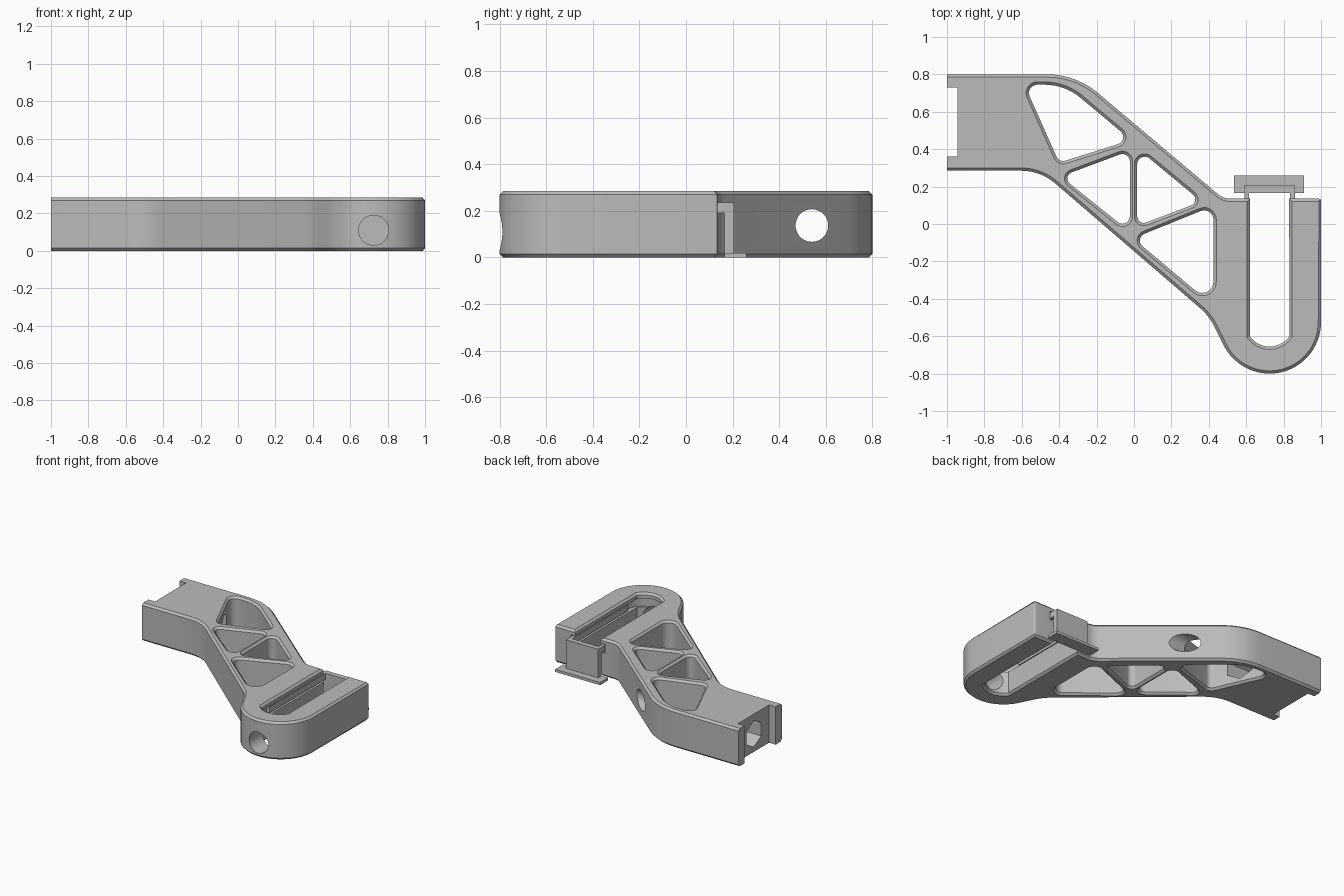
import bpy, bmesh
from math import sin, cos, tan, pi, radians
from mathutils import Vector, Matrix

cube = bpy.data.objects.get("Cube")
if cube:
    bpy.data.objects.remove(cube, do_unlink=True)

HEIGHT = 0.285
CHAMFER = 0.015
HOOK = Vector((0.725, -0.525))   # centre of the rounded hook end

grey = bpy.data.materials.new("plain_grey")
grey.use_nodes = True
grey.diffuse_color = (0.5, 0.5, 0.5, 1)
grey.node_tree.nodes["Principled BSDF"].inputs["Base Color"].default_value = (0.5, 0.5, 0.5, 1)


def finish(bm, name):
    bmesh.ops.recalc_face_normals(bm, faces=bm.faces)
    mesh = bpy.data.meshes.new(name)
    bm.to_mesh(mesh)
    bm.free()
    mesh.materials.append(grey)
    obj = bpy.data.objects.new(name, mesh)
    bpy.context.collection.objects.link(obj)
    return obj


def box(name, x, y, z):
    bm = bmesh.new()
    bmesh.ops.create_cube(bm, size=1)
    for v in bm.verts:
        v.co = [lo + (c + 0.5) * (hi - lo) for c, (lo, hi) in zip(v.co, (x, y, z))]
    return finish(bm, name)


def rod(name, start, end, radius, sides):
    start, end = Vector(start), Vector(end)
    axis = end - start
    turn = axis.to_track_quat('Z', 'Y').to_matrix().to_4x4()
    bm = bmesh.new()
    bmesh.ops.create_cone(bm, cap_ends=True, segments=sides, radius1=radius, radius2=radius,
                          depth=axis.length, matrix=Matrix.Translation((start + end) / 2) @ turn)
    return finish(bm, name)


def arc(centre, radius, a, b, steps):
    angles = [radians(a + (b - a) * i / steps) for i in range(steps + 1)]
    return [(centre.x + radius * cos(t), centre.y + radius * sin(t), 0) for t in angles]


def rounded(corners, steps=7):
    """Round each (x, y, radius) corner of a closed loop."""
    out = []
    for i, (x, y, r) in enumerate(corners):
        p = Vector((x, y))
        if r == 0:
            out.append(p)
            continue
        to_a = (Vector(corners[i - 1][:2]) - p).normalized()
        to_b = (Vector(corners[(i + 1) % len(corners)][:2]) - p).normalized()
        half = to_a.angle(to_b) / 2
        centre = p + (to_a + to_b).normalized() * r / sin(half)
        v0 = p + to_a * r / tan(half) - centre
        v1 = p + to_b * r / tan(half) - centre
        sweep = pi - 2 * half
        for k in range(steps + 1):
            t = k / steps
            out.append(centre + (v0 * sin((1 - t) * sweep) + v1 * sin(t * sweep)) / sin(sweep))
    return out


def inset(loop, dist):
    """Shift a loop to its left, with mitred corners."""
    out = []
    for i, p in enumerate(loop):
        d0 = (p - loop[i - 1]).normalized()
        d1 = (loop[(i + 1) % len(loop)] - p).normalized()
        n0, n1 = Vector((-d0.y, d0.x)), Vector((-d1.y, d1.x))
        out.append(p + (n0 + n1) * dist / (1 + n0.dot(n1)))
    return out


def orient(loop, ccw):
    area = sum(loop[i - 1].cross(p) for i, p in enumerate(loop))
    return loop if (area > 0) == ccw else loop[::-1]


def chamfered_plate(name, outline, holes):
    bm = bmesh.new()
    caps = {0: [], 3: []}
    for loop in [orient(outline, True)] + [orient(h, False) for h in holes]:
        small = inset(loop, CHAMFER)
        levels = [(small, 0), (loop, CHAMFER), (loop, HEIGHT - CHAMFER), (small, HEIGHT)]
        rings = [[bm.verts.new((p.x, p.y, z)) for p in pts] for pts, z in levels]
        for low, high in zip(rings, rings[1:]):
            for i in range(len(low)):
                bm.faces.new((low[i - 1], low[i], high[i], high[i - 1]))
        for k in caps:
            caps[k] += [bm.edges.get((rings[k][i - 1], rings[k][i])) for i in range(len(loop))]
    for edges in caps.values():
        bmesh.ops.triangle_fill(bm, use_beauty=True, edges=edges)
    return finish(bm, name)


# Arm outline: square end, diagonal web, hook with a slot
outline = rounded(
    [(-1.1, 0.285, 0), (-0.5, 0.285, 0.28), (0.40, -0.49, 0.3)]
    + arc(HOOK, 0.275, 208, 360, 28)
    + [(1.0, 0.135, 0.01), (0.83, 0.135, 0)]
    + arc(HOOK, 0.13, 324, 216, 14)
    + [(0.62, 0.135, 0), (0.478, 0.135, 0.11), (-0.311, 0.8, 0.42), (-1.1, 0.8, 0)])

# Truss openings
openings = [
    [(-0.586, 0.745, 0.045), (-0.40, 0.328, 0.04), (-0.016, 0.449, 0.04), (-0.37, 0.745, 0.3)],
    [(-0.022, 0.392, 0.04), (-0.392, 0.254, 0.035), (-0.022, -0.042, 0.04)],
    [(0.017, 0.405, 0.04), (0.017, -0.01, 0.035), (0.361, 0.12, 0.035)],
    [(0.425, 0.097, 0.05), (-0.005, -0.077, 0.04), (0.425, -0.437, 0.06)],
]
arm = chamfered_plate("arm", outline, [rounded(o) for o in openings])

# Cuts: flat end, end notch, hexagon bore, round bores, slot grooves
cutters = [
    box("end_cut", (-1.3, -1), (0, 1), (-0.1, 0.4)),
    box("notch_cut", (-1.2, -0.945), (0.36, 0.73), (-0.1, 0.4)),
    rod("hex_cut", (-1.1, 0.54, 0.137), (-0.35, 0.54, 0.137), 0.1, 6),
    rod("rail_bore_cut", (-0.3, 0.54, 0.137), (0.4, 0.54, 0.137), 0.07, 40),
    rod("hook_bore_cut", (HOOK.x, -0.95, 0.11), (HOOK.x, -0.55, 0.11), 0.08, 40),
    box("groove_cut", (0.583, 0.867), (HOOK.y, 0.3), (0.18, 0.245)),
    rod("groove_end_cut", (*HOOK, 0.18), (*HOOK, 0.245), 0.142, 40),
]
# Turn the hexagon so a point faces up
hexagon = cutters[2].data
top = max(v.co.z for v in hexagon.vertices) - 0.137
if top < 0.095:
    hexagon.transform(Matrix.Translation((0, 0.54, 0.137)) @ Matrix.Rotation(pi / 6, 4, 'X')
                      @ Matrix.Translation((0, -0.54, -0.137)))

bpy.context.view_layer.objects.active = arm
for cutter in cutters:
    cutter.hide_render = True
    mod = arm.modifiers.new(cutter.name, 'BOOLEAN')
    mod.operation = 'DIFFERENCE'
    mod.solver = 'EXACT'
    mod.object = cutter
    bpy.ops.object.modifier_apply(modifier=mod.name)
    bpy.data.objects.remove(cutter, do_unlink=True)

bpy.ops.object.select_all(action='DESELECT')
arm.select_set(True)
bpy.ops.object.shade_smooth_by_angle(angle=radians(25))

# Sliding clip: two rails in the grooves, a stop block and a wide foot
for side, x in (("left", 0.8475), ("right", 0.6025)):
    box(side + "_clip_rail", (x - 0.0125, x + 0.0125), (-0.5, 0.17), (0.19, 0.235))
box("clip_block", (0.59, 0.86), (0.165, 0.205), (0.015, 0.235))
box("clip_foot", (0.535, 0.91), (0.165, 0.26), (0, 0.02))
